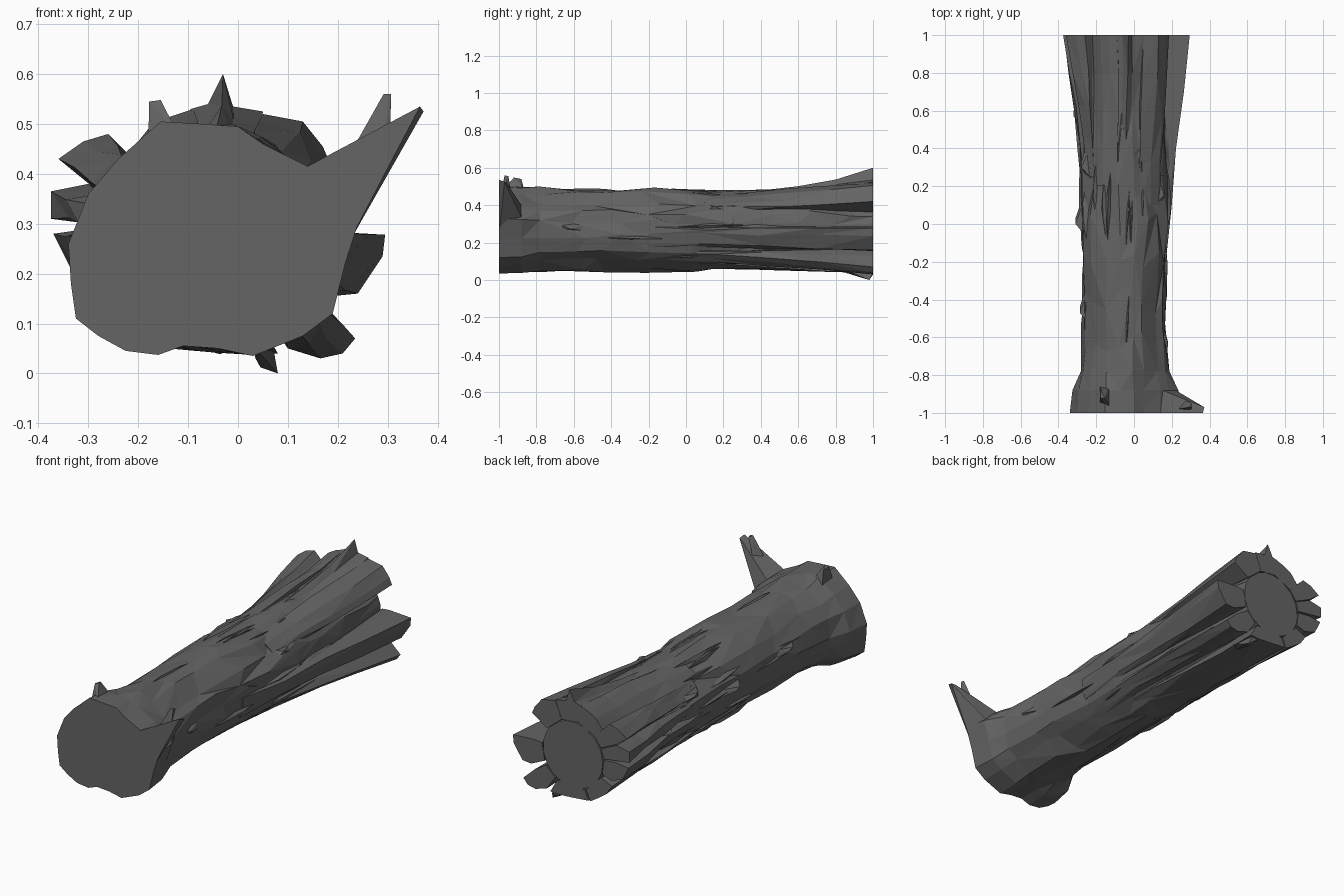
import bpy, bmesh, math, random
from mathutils import Vector

if "Cube" in bpy.data.objects:
    bpy.data.objects.remove(bpy.data.objects["Cube"])

random.seed(7)
bark = bpy.data.materials.new("dark grey bark")
bark.diffuse_color = (0.128, 0.128, 0.128, 1)
bark.use_nodes = True
bark.node_tree.nodes["Principled BSDF"].inputs["Base Color"].default_value = bark.diffuse_color
CX, CZ = -0.05, 0.265          # trunk axis


def finish(name, bm):
    bmesh.ops.recalc_face_normals(bm, faces=bm.faces)
    me = bpy.data.meshes.new(name)
    bm.to_mesh(me)
    bm.free()
    me.materials.append(bark)
    ob = bpy.data.objects.new(name, me)
    bpy.context.collection.objects.link(ob)
    return ob


def loft(name, rings):
    """Skin equal-length closed rings, with random diagonals and capped ends."""
    bm = bmesh.new()
    vr = [[bm.verts.new(p) for p in r] for r in rings]
    n = len(rings[0])
    for a, b in zip(vr, vr[1:]):
        for i in range(n):
            j = (i + 1) % n
            if random.random() < 0.5:
                tris = ((a[i], a[j], b[j]), (a[i], b[j], b[i]))
            else:
                tris = ((a[i], a[j], b[i]), (a[j], b[j], b[i]))
            for t in tris:
                bm.faces.new(t)
    bm.faces.new(vr[0])
    bm.faces.new(vr[-1])
    return finish(name, bm)


def hull(name, pts):
    bm = bmesh.new()
    for p in pts:
        bm.verts.new(p)
    res = bmesh.ops.convex_hull(bm, input=bm.verts)
    loose = [v for v in bm.verts if not v.link_faces]
    bmesh.ops.delete(bm, geom=loose, context='VERTS')
    return finish(name, bm)


def lerp_table(table, y):
    for (y0, a), (y1, b) in zip(table, table[1:]):
        if y <= y1:
            return a + (b - a) * (y - y0) / (y1 - y0)
    return table[-1][1]


def half_width(y):
    return lerp_table([(-1, .22), (-.65, .21), (-.2, .222), (.1, .236), (.4, .228), (.7, .2), (1, .17)], y)


def half_height(y):
    return lerp_table([(-1, .225), (-.5, .213), (-.2, .217), (.2, .205), (.5, .207), (.7, .195), (1, .17)], y)


def surface(ang, y, k=1.0):
    return Vector((CX + k * half_width(y) * math.cos(ang), y, CZ + k * half_height(y) * math.sin(ang)))


# Trunk: sawn front outline blending into a rough, faceted log
front = [(.25, .33), (.215, .22), (.19, .12), (.13, .075), (.03, .035), (-.04, .05), (-.11, .055),
         (-.16, .037), (-.225, .045), (-.28, .075), (-.325, .11), (-.335, .18), (-.34, .26), (-.30, .36),
         (-.24, .43), (-.155, .505), (-.07, .50), (0, .495), (.05, .46), (.14, .415), (.19, .38)]
ys = [-1, -.88, -.78, -.6, -.4, -.2, 0, .18, .34, .5, .68, .85, 1]
flare = [(-1, 1), (-.88, .8), (-.78, .3), (-.6, .1), (-.4, 0), (1, 0)]
ridge = [random.uniform(-.03, .035) for _ in front]
rings = []
for y in ys:
    w = lerp_table(flare, y)
    ring = []
    for i, (px, pz) in enumerate(front):
        ang = math.atan2(pz - CZ, px - CX)
        free = -1 < y < 1
        ang2 = ang + (random.uniform(-.07, .07) if free else 0)
        k = 1.012 + (ridge[i] + random.uniform(-.05, .05) if free else 0)
        yy = y + (random.uniform(-.08, .08) if -.7 < y < .9 else 0)
        p = surface(ang2, yy, k)
        ring.append(Vector((px, yy, pz)) * w + p * (1 - w))
    rings.append(ring)
loft("trunk", rings)

# Split bark slats flaring open around the back end: outer edge at y=1, start y, curve power
slats = {
    "top_left": ([(-.09, .53), (-.135, .515), (-.18, .49), (-.22, .44)], .2, 1.3),
    "top_peak": ([(.05, .525), (-.01, .535), (-.03, .60), (-.06, .54), (-.095, .53)], .2, 1.9),
    "top_right": ([(.185, .42), (.17, .455), (.13, .505), (.05, .52)], .1, 1.2),
    "left_upper": ([(-.23, .45), (-.26, .48), (-.31, .465), (-.36, .43), (-.30, .385)], .25, 1.4),
    "left_middle": ([(-.30, .38), (-.375, .365), (-.375, .31), (-.30, .30)], .25, 1.3),
    "left_lower": ([(-.30, .29), (-.37, .28), (-.335, .21), (-.27, .19)], .2, 1.3),
    "bottom_left": ([(-.275, .16), (-.24, .11), (-.19, .075), (-.15, .05)], .1, 1.2),
    "bottom": ([(-.14, .05), (-.05, .042), (.03, .037), (.08, .04)], 0, 1),
    "lower_right": ([(.10, .05), (.165, .03), (.21, .04), (.235, .07), (.17, .13)], -.15, 1.2),
    "right": ([(.19, .155), (.24, .16), (.29, .235), (.295, .278), (.17, .285)], -.2, 1.25),
}
for name, (outer, y0, power) in slats.items():
    rings = []
    for s in range(5):
        t = s / 4
        y = y0 + (1 - y0) * t
        out, inn = [], []
        for x, z in outer:
            ang = math.atan2(z - CZ, x - CX)
            base = surface(ang, min(y, .3), .985)
            p = base.lerp(Vector((x, y, z)), t ** power)
            p.y = y
            if 0 < s < 4:
                p += Vector((random.uniform(-.008, .008), 0, random.uniform(-.008, .008)))
            out.append(p)
        for x, z in (outer[-1], outer[0]):
            ang = math.atan2(z - CZ, x - CX)
            inn.append(surface(ang, y, .93 + .12 * t))
        rings.append(out + inn)
    loft("bark_slat_" + name, rings)

# Splinter under the back end
hull("bottom_splinter", [(.03, .8, .055), (.07, .85, .055), (.035, 1, .03), (.07, 1, .035),
                         (.08, .98, 0), (.045, .96, .012)])

# Broken branch rising from the front right edge, with a twig
hull("branch", [(.13, -1, .41), (.25, -1, .325), (.21, -1, .24), (.10, -.86, .37), (.17, -.85, .27),
                (.365, -1, .535), (.372, -.97, .525), (.35, -.96, .52), (.20, -.9, .42)])
hull("branch_twig", [(.23, -.98, .45), (.29, -.99, .46), (.26, -.93, .44), (.292, -.97, .56),
                     (.307, -.97, .56), (.307, -.95, .555), (.305, -.98, .49)])

# Stubs and knots along the log
hull("top_stub", [(-.18, -.95, .46), (-.12, -.98, .48), (-.11, -.86, .45), (-.18, -.86, .46),
                  (-.178, -.92, .545), (-.155, -.92, .548), (-.14, -.88, .51), (-.175, -.88, .54)])
for i, (a, y, h) in enumerate([(170, .0, .03), (165, -.47, .03), (5, -.65, .02),
                               (35, .15, .02), (150, .3, .03), (172, .57, .06)]):
    a = math.radians(a)
    tip = surface(a, y, 1 + h / .21)
    hull("knot_%d" % (i + 1), [surface(a - .12, y - .06, .95), surface(a + .14, y - .04, .95),
                               surface(a + .1, y + .14, .95), surface(a - .1, y + .12, .95),
                               tip, tip + Vector((0, .03, -.012))])

# Long raised bark ridges over the top and sides
for i in range(26):
    a = math.radians(random.uniform(-50, 230))
    y = random.uniform(-.75, .25)
    ln = random.uniform(.25, .5)
    tw = random.uniform(-.12, .12)
    w = random.uniform(.05, .1)
    hull("bark_ridge_%d" % (i + 1), [surface(a, y, .97), surface(a + tw, y + ln, .97),
                                     surface(a - w, y + ln * .4, .97), surface(a + w + tw / 2, y + ln * .5, .97),
                                     surface(a + tw * .3, y + ln * .3, 1.05),
                                     surface(a + tw * .7, y + ln * .7, 1.045)])
